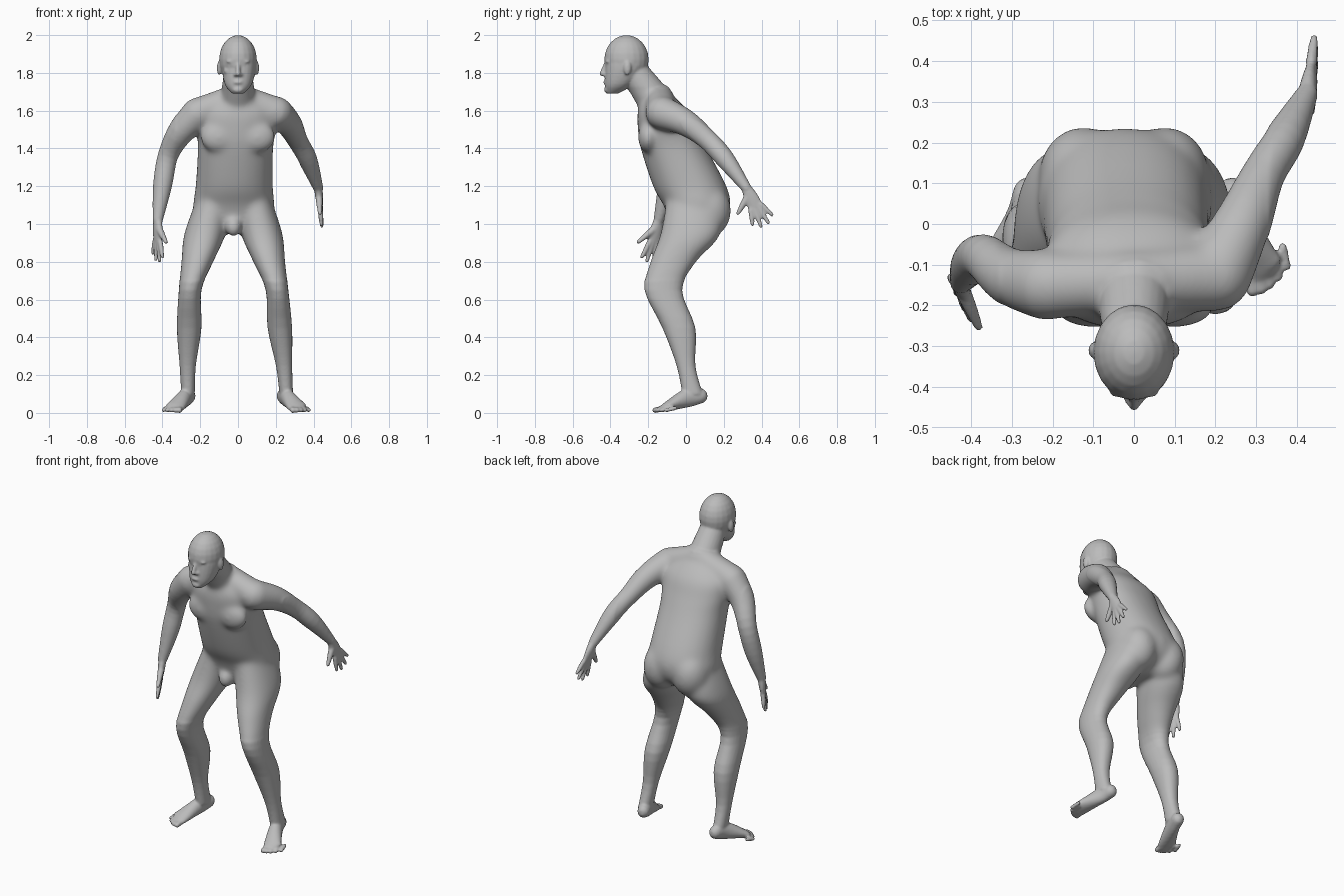
import bpy, bmesh, math
from mathutils import Vector, Matrix

cube = bpy.data.objects.get("Cube")
if cube:
    bpy.data.objects.remove(cube, do_unlink=True)

bm = bmesh.new()
side_axis, up_axis = Vector((1, 0, 0)), Vector((0, 0, 1))


def smooth_rows(rows, steps=4):
    """Catmull-Rom curve through rows of centre x, y, z, half width, half depth."""
    padded = [rows[0], *rows, rows[-1]]
    out = []
    for before, start, end, after in zip(padded, padded[1:], padded[2:], padded[3:]):
        for step in range(steps):
            t = step / steps
            out.append([q + t / 2 * (r - p + t * (2 * p - 5 * q + 4 * r - w + t * (3 * (q - r) + w - p)))
                        for p, q, r, w in zip(before, start, end, after)])
    return out + [list(rows[-1])]


def make_ring(centre, tangent, hint, width, depth, power, sides=24):
    across = (hint - tangent * hint.dot(tangent)).normalized()
    through = tangent.cross(across)
    ring = []
    for k in range(sides):
        angle = k * math.tau / sides
        c, s = (math.copysign(abs(q) ** (2 / power), q) for q in (math.cos(angle), math.sin(angle)))
        ring.append(bm.verts.new(centre + across * width * c + through * depth * s))
    return ring


def skin_rings(rings):
    for lower, upper in zip(rings, rings[1:]):
        for k in range(len(lower)):
            bm.faces.new((lower[k - 1], lower[k], upper[k], upper[k - 1]))
    bm.faces.new(rings[0])
    bm.faces.new(rings[-1])


def loft(rows, hint=side_axis):
    """Elliptical sections square to a path, with rounded ends."""
    rows = smooth_rows(rows)
    centres = [Vector(row[:3]) for row in rows]
    last = len(rows) - 1
    rings = []
    for i, (*_, width, depth) in enumerate(rows):
        tangent = (centres[min(i + 1, last)] - centres[max(i - 1, 0)]).normalized()
        caps = [(0, 1)]
        if i == 0:
            caps = [(-.9, .4), (-.5, .85), (0, 1)]
        elif i == last:
            caps = [(0, 1), (.5, .85), (.9, .4)]
        for reach, scale in caps:
            centre = centres[i] + tangent * reach * min(width, depth)
            rings.append(make_ring(centre, tangent, hint, width * scale, depth * scale, 2))
    skin_rings(rings)


def tube(points, radii):
    loft([(*point, radius, radius) for point, radius in zip(points, radii)])


def midline(z):
    """Sideways shift of the weight towards the right leg."""
    return -.025 * math.sin(math.pi * z / 1.7)


def stack(rows, side=0, power=2.2):
    """Level sections given as height, half width, front, back and offset to the side."""
    sections = []
    for z, half, front, back, *offset in rows:
        x = midline(z) + side * sum(offset)
        sections.append((x, (front + back) / 2, z, half, (back - front) / 2))
    skin_rings([make_ring(Vector(row[:3]), up_axis, side_axis, row[3], row[4], power)
                for row in smooth_rows(sections)])


def blob(centre, size):
    placement = Matrix.Translation(centre) @ Matrix.Diagonal((*size, 1))
    bmesh.ops.create_uvsphere(bm, u_segments=20, v_segments=12, radius=1, matrix=placement)


def hand(wrist, direction, spread):
    """Palm, four fanned fingers and a thumb; spread points to the thumb side."""
    wrist, direction, spread = Vector(wrist), Vector(direction).normalized(), Vector(spread).normalized()
    knuckles = wrist + direction * .11
    loft([(*wrist, .027, .023), (*wrist.lerp(knuckles, .5), .038, .02), (*knuckles, .04, .014)], spread)
    for k in (-1.5, -.5, .5, 1.5):
        base = knuckles + spread * k * .02
        aim = direction * math.cos(k / 5) + spread * math.sin(k / 5)
        tip = wrist + aim * (.22 - k * k / 100)
        tube([base, base.lerp(tip, .5), tip], [.014, .013, .01])
    root = wrist.lerp(knuckles, .3)
    thumb_tip = wrist + (direction + spread) * .1
    tube([root, root.lerp(thumb_tip, .5), thumb_tip], [.02, .017, .011])


def foot(side):
    """Foot turned outward, with toes shrinking away from the big toe."""
    def place(x, y, z, *section):
        return (side * x - .01, y, z, *section)

    loft([place(.25, .08, .09, .036, .04), place(.27, .01, .08, .038, .05),
          place(.32, -.1, .034, .052, .025), place(.335, -.12, .025, .05, .016)])
    for k in range(5):
        outward = k / 4
        radius = .015 - outward * .004
        tip_y = -.165 + outward ** 2 * .06
        tube([place(.295 + outward * .08, tip_y + .05, .025), place(.3 + outward * .085, tip_y, .014)],
             [radius, radius])


# Torso, leaning forward
stack([(.95, .1, -.06, .1), (1.02, .19, -.09, .2), (1.1, .215, -.12, .235), (1.2, .205, -.175, .215),
       (1.4, .2, -.24, .11), (1.5, .21, -.255, .06), (1.6, .2, -.255, .01), (1.7, .08, -.21, -.09)])
blob((midline(1), -.085, .985), (.045, .045, .055))

# Neck and head
tube([(0, -.15, 1.63), (0, -.2, 1.7), (0, -.27, 1.8)], [.095, .088, .075])
blob((0, -.315, 1.87), (.1, .118, .13))
stack([(1.69, .03, -.42, -.36), (1.74, .072, -.43, -.28), (1.84, .09, -.425, -.21), (1.92, .07, -.41, -.24)])
tube([(0, -.425, 1.85), (0, -.445, 1.795)], [.009, .014])
blob((0, -.427, 1.75), (.026, .011, .01))
blob((0, -.415, 1.71), (.03, .02, .018))

# Parts that match on both sides
LEG = [(1.15, .09, -.1, .18, .1), (.95, .11, -.135, .185, .15), (.8, .085, -.19, .055, .19),
       (.65, .06, -.22, -.02, .23), (.45, .065, -.125, .05, .24), (.25, .043, -.05, .05, .255),
       (.1, .036, -.02, .09, .26)]
for side in (-1, 1):
    stack(LEG, side)
    foot(side)
    blob((side * .1, -.2, 1.46), (.1, .055, .085))                  # chest muscle
    blob((side * .1 + midline(1), .12, 1.07), (.11, .12, .14))      # buttock
    blob((side * .015, -.432, 1.79), (.01, .012, .009))             # nostril
    blob((side * .035, -.407, 1.86), (.028, .02, .01))              # brow
    blob((side * .05, -.385, 1.81), (.026, .022, .022))             # cheek
    blob((side * .1, -.31, 1.825), (.012, .02, .038))               # ear

# Right arm hangs forward, left arm sweeps back
RIGHT_ARM = [(-.21, -.15, 1.585), (-.3, -.13, 1.49), (-.37, -.08, 1.36), (-.4, -.1, 1.2), (-.425, -.145, 1.02)]
LEFT_ARM = [(.2, -.13, 1.59), (.265, 0, 1.535), (.315, .12, 1.44), (.37, .21, 1.34), (.425, .32, 1.19)]
for arm in (RIGHT_ARM, LEFT_ARM):
    tube(arm, [.09, .072, .055, .05, .027])
    tube([(0, -.14, 1.67), arm[0]], [.075, .085])
hand(RIGHT_ARM[-1], (0, -.2, -1), (.5, -1, -.2))
hand(LEFT_ARM[-1], (.1, .5, -1), (0, -1, -.5))

# Fuse the parts into one continuous body
bmesh.ops.recalc_face_normals(bm, faces=bm.faces)
mesh = bpy.data.meshes.new("body")
bm.to_mesh(mesh)
bm.free()
body = bpy.data.objects.new("body", mesh)
bpy.context.scene.collection.objects.link(body)
bpy.ops.object.select_all(action="DESELECT")
body.select_set(True)
bpy.context.view_layer.objects.active = body

fuse = body.modifiers.new("fuse", "REMESH")
fuse.mode = "VOXEL"
fuse.voxel_size = .0065
bpy.ops.object.modifier_apply(modifier="fuse")

# Blend the trunk strongly where limbs join, everything else lightly
trunk = body.vertex_groups.new(name="trunk")
trunk.add([v.index for v in body.data.vertices
           if abs(v.co.x) < .33 and v.co.y > -.3 and .7 < v.co.z < 1.72], 1, "REPLACE")
for name, group, iterations in (("blend", "trunk", 90), ("relax", "", 6)):
    smoothing = body.modifiers.new(name, "SMOOTH")
    smoothing.vertex_group = group
    smoothing.iterations = iterations
    bpy.ops.object.modifier_apply(modifier=name)
bpy.ops.object.shade_smooth_by_angle(angle=math.radians(50))

# One plain colour
clay = bpy.data.materials.new("grey_clay")
clay.use_nodes = True
clay.diffuse_color = (.5, .5, .5, 1)
clay.node_tree.nodes["Principled BSDF"].inputs["Base Color"].default_value = clay.diffuse_color
body.data.materials.append(clay)
